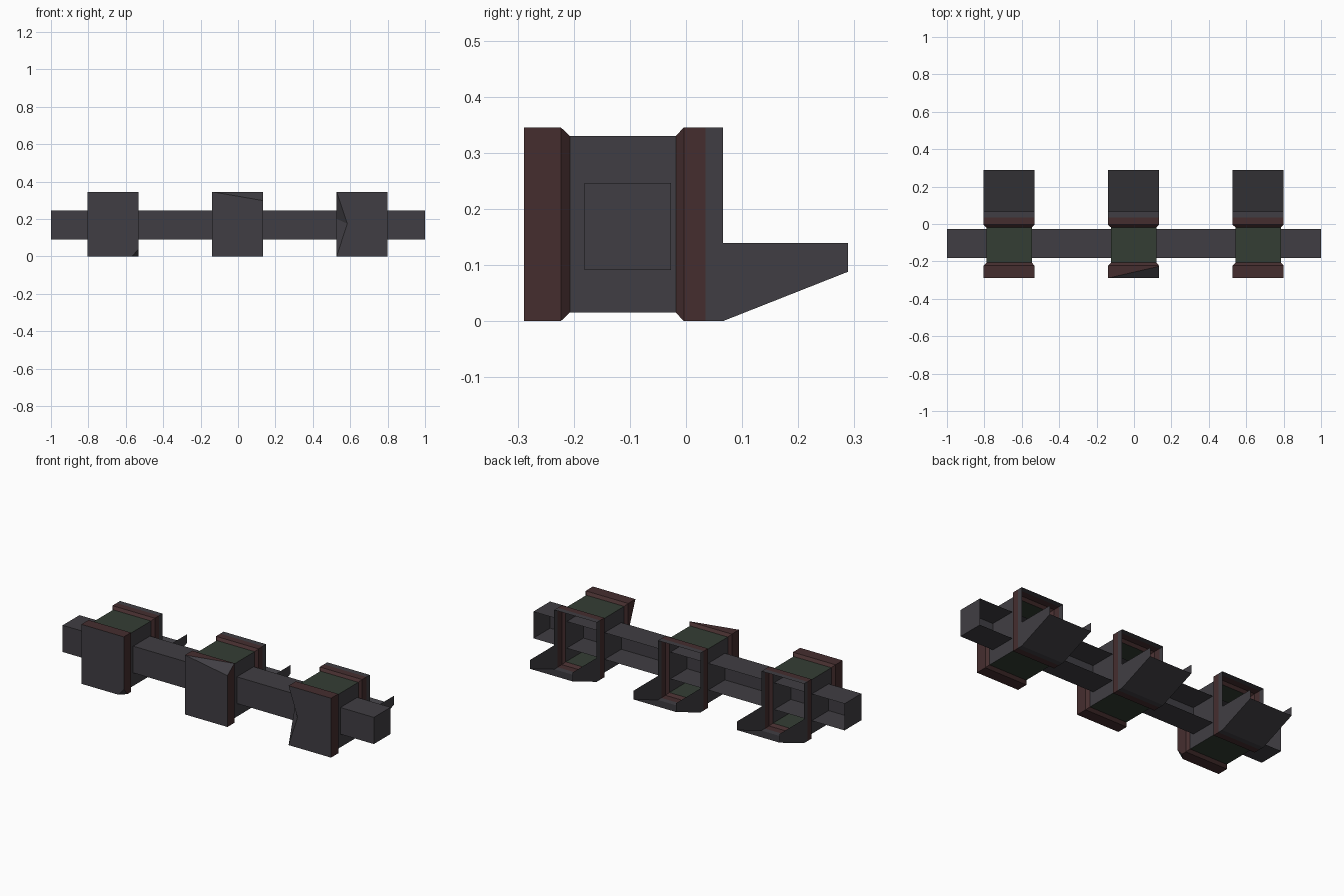
import bpy, bmesh
from mathutils import Vector

if "Cube" in bpy.data.objects:
    bpy.data.objects.remove(bpy.data.objects["Cube"])


def material(name, rgb):
    m = bpy.data.materials.new(name)
    m.diffuse_color = (*rgb, 1)
    m.use_nodes = True
    m.node_tree.nodes["Principled BSDF"].inputs["Base Color"].default_value = m.diffuse_color
    return m


MATS = [material("dark grey metal", (0.051, 0.048, 0.056)),
        material("rust red trim", (0.060, 0.027, 0.028)),
        material("dull green panel", (0.034, 0.048, 0.034))]
GREY, RED, GREEN = 0, 1, 2
W, H = 0.1365, 0.345


def finish(bm, name, x=0.0):
    me = bpy.data.meshes.new(name)
    bm.to_mesh(me)
    bm.free()
    for m in MATS:
        me.materials.append(m)
    ob = bpy.data.objects.new(name, me)
    ob.location.x = x
    bpy.context.collection.objects.link(ob)
    return ob


def chip_corner(bm, a, b, c, inside):
    """Cut off one corner through three points and cap the break."""
    a, b, c = Vector(a), Vector(b), Vector(c)
    n = (b - a).cross(c - a).normalized()
    if n.dot(Vector(inside) - a) > 0:
        n = -n
    res = bmesh.ops.bisect_plane(bm, geom=bm.verts[:] + bm.edges[:] + bm.faces[:],
                                 dist=1e-6, plane_co=a, plane_no=n, clear_outer=True)
    edges = [e for e in res["geom_cut"] if isinstance(e, bmesh.types.BMEdge)]
    fill = bmesh.ops.edgenet_fill(bm, edges=edges)
    for f in fill["faces"]:
        f.material_index = GREY
        f.normal_update()
        if f.normal.dot(n) < 0:
            f.normal_flip()


def feeder(name, x, notch=False, chip=None):
    bm = bmesh.new()

    def face(vs, mat):
        f = bm.faces.new(vs)
        f.material_index = mat

    # hollow body swept through rectangular rings from front to back
    rings = []
    for y, inset in ((-0.289, 0), (-0.223, 0), (-0.207, 0.015), (-0.018, 0.015),
                     (-0.004, 0), (0.035, 0), (0.066, 0)):
        w = W - inset
        rings.append([bm.verts.new((sx * w, y, z)) for sx, z in
                      ((-1, inset), (1, inset), (1, H - inset), (-1, H - inset))])
    for i, (p, q) in enumerate(zip(rings, rings[1:])):
        for k in range(4):                     # bottom, right, top, left
            if notch and i == 0 and k == 3:
                continue
            mat = RED
            if i == 2:
                mat = GREEN if k in (0, 2) else GREY
            elif i == 5:
                mat = GREY
            j = (k + 1) % 4
            face((p[k], q[k], q[j], p[j])[::-1], mat)

    # front panel, with an optional broken notch on its left edge
    p, q = rings[0], rings[1]
    if notch:
        b = bm.verts.new((-W + 0.057, -0.289, 0.175))
        d = bm.verts.new((-W, -0.232, 0.20))
        face((p[0], p[1], p[2], p[3], b), GREY)
        face((p[3], d, b), GREY)
        face((b, d, p[0]), GREY)
        face((p[0], d, p[3], q[3], q[0]), RED)
    else:
        face(p, GREY)

    # open tray at the back: two cheeks and a sloping floor
    last = rings[-1]
    tips = []
    for sx, bottom in ((-1, last[0]), (1, last[1])):
        lo = bm.verts.new((sx * W, 0.289, 0.088))
        hi = bm.verts.new((sx * W, 0.289, 0.139))
        up = bm.verts.new((sx * W, 0.066, 0.139))
        cheek = (bottom, lo, hi, up)
        face(cheek if sx > 0 else cheek[::-1], GREY)
        tips.append(lo)
    face((last[0], tips[0], tips[1], last[1]), GREY)

    if chip:
        chip_corner(bm, *chip, inside=(0, 0, 0.17))
    return finish(bm, name, x)


# three feeding units, each with its own damage
feeder("left_feeder", -0.668,
       chip=((W - 0.035, -0.289, 0), (W, -0.289, 0.04), (W, -0.255, 0)))
feeder("middle_feeder", -0.002,
       chip=((-W + 0.001, -0.289, H), (W, -0.289, 0.298), (W, -0.226, H)))
feeder("right_feeder", 0.664, notch=True)

# square rail linking the units, open along its back
bm = bmesh.new()
y0, y1, z0, z1 = -0.181, -0.027, 0.091, 0.246
ends = []
for x in (-1, 1):
    ends.append([bm.verts.new((x, y, z)) for y, z in
                 ((y1, z0), (y0, z0), (y0, z1), (y1, z1))])
for k in range(3):
    bm.faces.new((ends[0][k], ends[0][k + 1], ends[1][k + 1], ends[1][k])[::-1])
bm.faces.new(ends[0][::-1])
bm.faces.new(ends[1])
bmesh.ops.recalc_face_normals(bm, faces=bm.faces[:])
finish(bm, "linking_rail")
